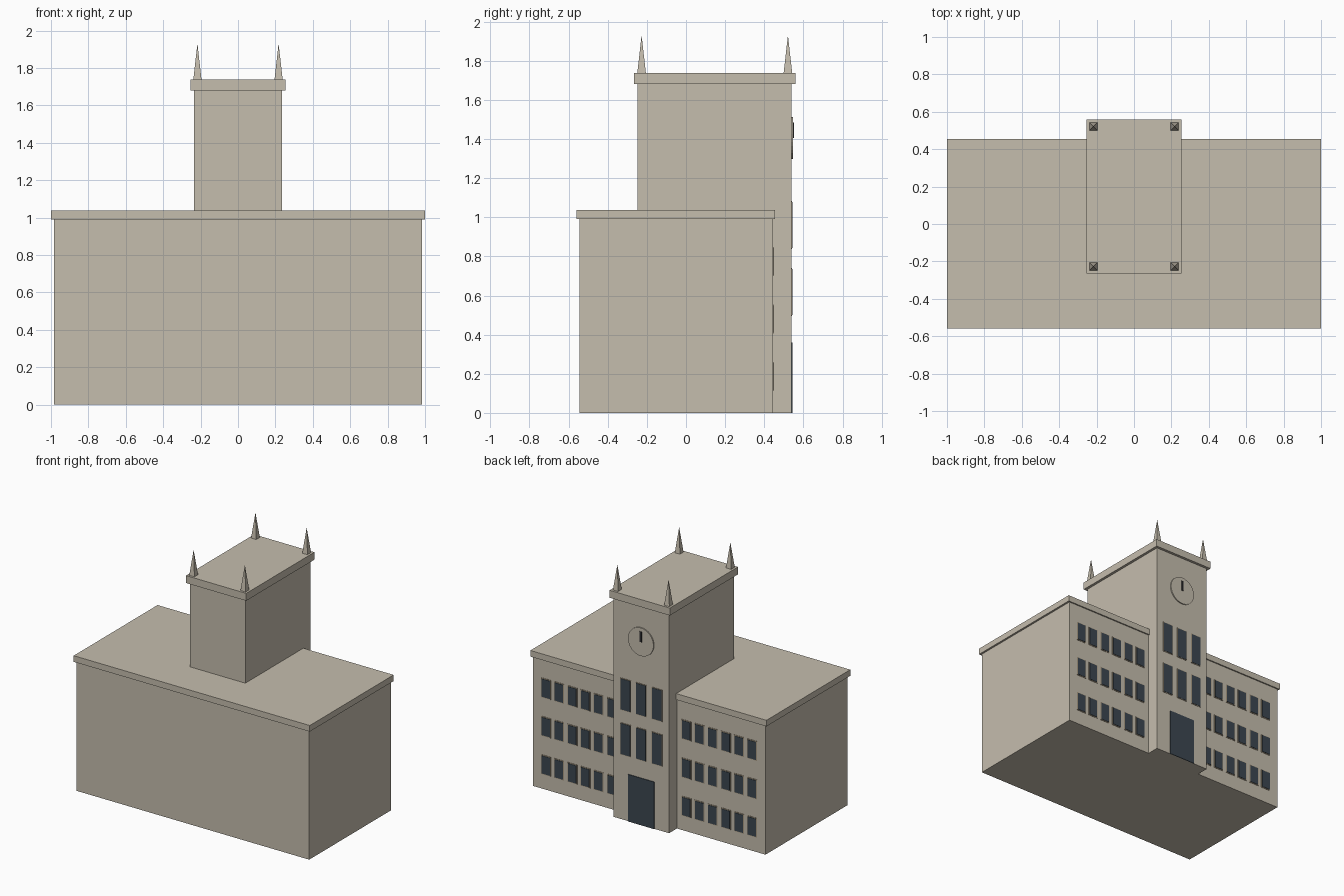
import bpy, bmesh, math
from mathutils import Matrix, Vector

if "Cube" in bpy.data.objects:
    bpy.data.objects.remove(bpy.data.objects["Cube"])


def material(name, rgb):
    m = bpy.data.materials.new(name)
    m.diffuse_color = (*rgb, 1)
    m.use_nodes = True
    m.node_tree.nodes["Principled BSDF"].inputs["Base Color"].default_value = m.diffuse_color
    return m


STONE = material("stone", (0.56, 0.51, 0.42))
FRAME = material("frame_tan", (0.40, 0.33, 0.23))
GLASS = material("dark_glass", (0.045, 0.063, 0.082))
HAND = material("clock_black", (0.025, 0.025, 0.028))


def finish(name, bm, mat):
    me = bpy.data.meshes.new(name)
    bm.to_mesh(me)
    bm.free()
    me.materials.append(mat)
    ob = bpy.data.objects.new(name, me)
    bpy.context.collection.objects.link(ob)
    return ob


def boxes(name, mat, spans):
    """One object made of boxes, each (x0, x1, y0, y1, z0, z1)."""
    bm = bmesh.new()
    for x0, x1, y0, y1, z0, z1 in spans:
        mid = Vector((x0 + x1, y0 + y1, z0 + z1)) / 2
        size = Matrix.Diagonal((x1 - x0, y1 - y0, z1 - z0, 1))
        bmesh.ops.create_cube(bm, size=1, matrix=Matrix.Translation(mid) @ size)
    return finish(name, bm, mat)


def plates(centres, w, wall, depth, grow=0.0):
    """Thin plates on a back wall for a list of (x, z0, z1)."""
    return [(x - w / 2 - grow, x + w / 2 + grow, wall - 0.002, wall + depth,
             z0 - grow, z1 + grow) for x, z0, z1 in centres]


WALL, TOWER = 0.445, 0.54

# Main block and its cornice
boxes("main_block", STONE, [(-0.985, 0.985, -0.545, WALL, 0, 0.99)])
boxes("main_cornice", STONE, [(-1, 1, -0.56, 0.455, 0.99, 1.037)])

# Tower and its cap
boxes("tower", STONE, [(-0.235, 0.235, -0.247, TOWER, 0, 1.68)])
boxes("tower_cap", STONE, [(-0.255, 0.255, -0.265, 0.56, 1.68, 1.737)])

# Corner spires
bm = bmesh.new()
for x in (-0.217, 0.217):
    for y in (-0.227, 0.521):
        bmesh.ops.create_cone(
            bm, cap_ends=True, segments=4, radius1=0.031, radius2=0, depth=0.193,
            matrix=Matrix.Translation((x, y, 1.8335)) @ Matrix.Rotation(math.pi / 4, 4, 'Z'))
finish("spires", bm, STONE)

# Wing windows: three rows of six on each side of the tower
wing = [(s * (0.316 + 0.1115 * i), z, z + 0.137)
        for s in (-1, 1) for i in range(6) for z in (0.118, 0.412, 0.706)]
boxes("wing_window_frames", FRAME, plates(wing, 0.07, WALL, 0.003, 0.006))
boxes("wing_window_glass", GLASS, plates(wing, 0.07, WALL, 0.006))

# Tower windows: two rows of three
tall = [(x, z, z + 0.235) for x in (-0.132, 0, 0.132) for z in (0.5, 0.842)]
boxes("tower_window_frames", FRAME, plates(tall, 0.08, TOWER, 0.003, 0.005))
boxes("tower_window_glass", GLASS, plates(tall, 0.08, TOWER, 0.005))

# Door
boxes("door", GLASS, [(-0.11, 0.11, TOWER - 0.002, TOWER + 0.005, 0, 0.36)])

# Clock face and hands
bm = bmesh.new()
bmesh.ops.create_cone(
    bm, cap_ends=True, segments=32, radius1=0.108, radius2=0.108, depth=0.009,
    matrix=Matrix.Translation((0, TOWER + 0.0035, 1.405)) @ Matrix.Rotation(math.pi / 2, 4, 'X'))
finish("clock_face", bm, STONE)
boxes("clock_hands", HAND, [(-0.009, 0.009, TOWER + 0.006, TOWER + 0.011, 1.405, 1.485)])
